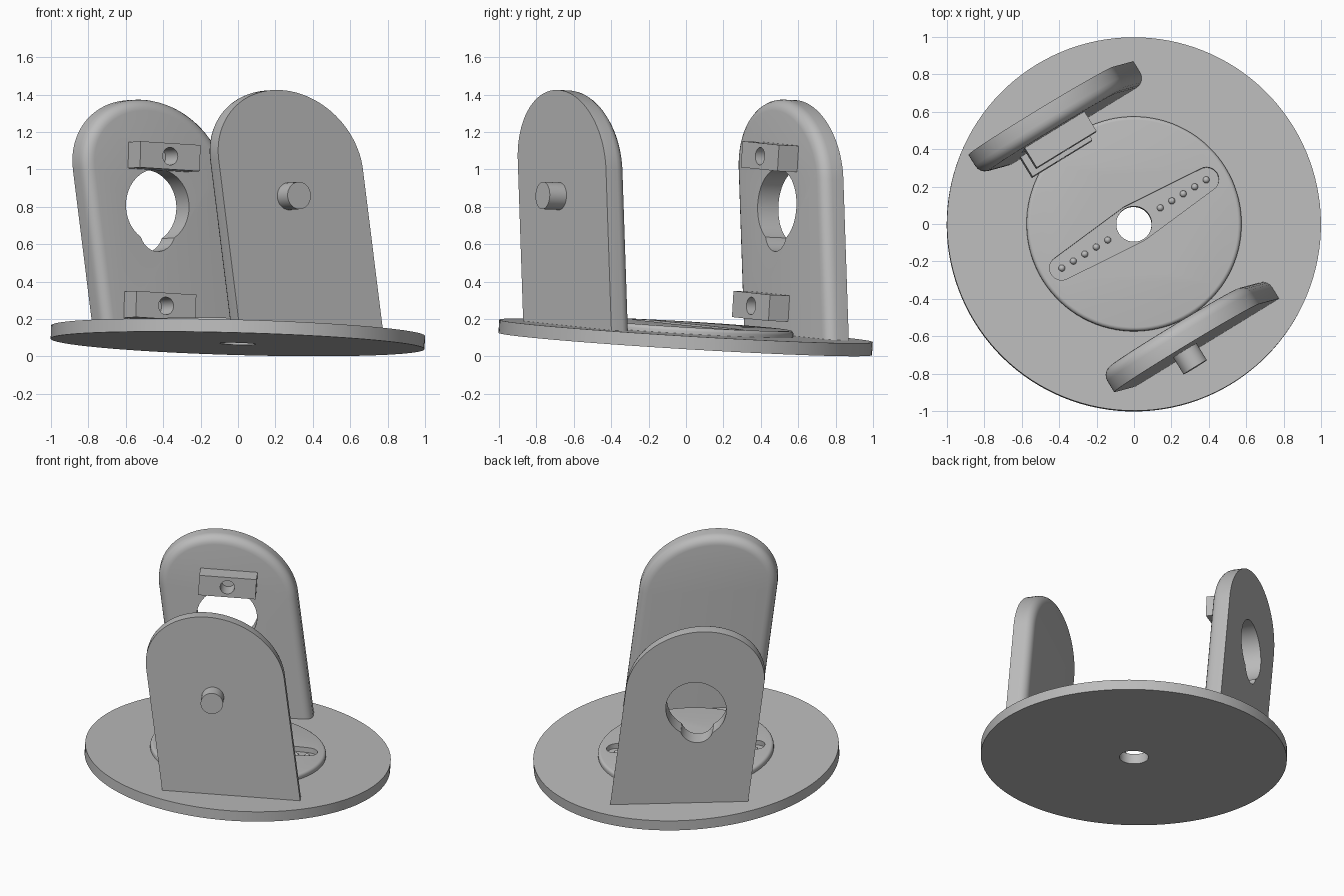
import bpy, bmesh, math
from mathutils import Matrix, Vector

cube = bpy.data.objects.get("Cube")
if cube:
    bpy.data.objects.remove(cube, do_unlink=True)

grey = bpy.data.materials.new("plain_grey")
grey.use_nodes = True
grey.diffuse_color = (0.5, 0.5, 0.5, 1)
grey.node_tree.nodes["Principled BSDF"].inputs["Base Color"].default_value = (0.5, 0.5, 0.5, 1)

# The whole assembly sits on a slightly tilted, turned base
axis = Vector((0.028, 0.06, 1))
tilt = Vector((0, 0, 1)).rotation_difference(axis).to_matrix().to_4x4()
FRAME = Matrix.Translation((0, 0, 0.137)) @ tilt @ Matrix.Rotation(math.radians(31.5), 4, "Z")
LEAN = -0.18


def finish(name, bm):
    bmesh.ops.recalc_face_normals(bm, faces=bm.faces)
    mesh = bpy.data.meshes.new(name)
    bm.to_mesh(mesh)
    bm.free()
    mesh.materials.append(grey)
    obj = bpy.data.objects.new(name, mesh)
    bpy.context.collection.objects.link(obj)
    obj.matrix_world = FRAME
    return obj


def select(obj):
    bpy.ops.object.select_all(action="DESELECT")
    obj.select_set(True)
    bpy.context.view_layer.objects.active = obj


def smooth(obj):
    select(obj)
    bpy.ops.object.shade_smooth_by_angle(angle=math.radians(30))


def cut(obj, *cutters):
    for cutter in cutters:
        cutter.hide_render = True
        select(obj)
        mod = obj.modifiers.new("cut", "BOOLEAN")
        mod.operation = "DIFFERENCE"
        mod.solver = "EXACT"
        mod.object = cutter
        bpy.ops.object.modifier_apply(modifier=mod.name)
        bpy.data.objects.remove(cutter, do_unlink=True)


def cylinder(name, radius, depth, center, along_y=False, segs=64, rim=0):
    bm = bmesh.new()
    bmesh.ops.create_cone(bm, cap_ends=True, segments=segs, radius1=radius, radius2=radius, depth=depth)
    if rim:
        top = [e for e in bm.edges if all(v.co.z > 0 for v in e.verts)]
        bmesh.ops.bevel(bm, geom=top, offset=rim, segments=4, profile=0.5, affect="EDGES")
    if along_y:
        bm.transform(Matrix.Rotation(math.pi / 2, 4, "X"))
    bm.transform(Matrix.Translation(center))
    return finish(name, bm)


def box(name, size, center):
    bm = bmesh.new()
    bmesh.ops.create_cube(bm, size=1)
    bm.transform(Matrix.Translation(center) @ Matrix.Diagonal((*size, 1)))
    return finish(name, bm)


def upright(name, outer, inner):
    # Leaning slab with an arched top and a rounded inner rim
    outline = [(-0.4525, -0.02)]
    for i in range(49):
        a = math.pi * (1 - i / 48)
        outline.append((0.4525 * math.cos(a), 0.855 + 0.395 * math.sin(a)))
    outline.append((0.4525, -0.02))
    bm = bmesh.new()
    face = bm.faces.new([bm.verts.new((x + LEAN * z, outer, z)) for x, z in outline])
    new = bmesh.ops.extrude_face_region(bm, geom=[face])["geom"]
    moved = [v for v in new if isinstance(v, bmesh.types.BMVert)]
    bmesh.ops.translate(bm, verts=moved, vec=(0, inner - outer, 0))
    rim = [e for e in bm.edges if all(abs(v.co.y - inner) < 1e-4 for v in e.verts)
           and any(v.co.z > 0 for v in e.verts)]
    bmesh.ops.bevel(bm, geom=rim, offset=0.06, segments=5, profile=0.5, affect="EDGES")
    return finish(name, bm)


def slot_cutter(root, tip, reach, turn):
    # Tapered double arm with round ends
    points = []
    for side in (1, -1):
        points.append((0, -side * root))
        for i in range(13):
            a = math.pi * (i / 12 - 0.5)
            points.append((side * (reach + tip * math.cos(a)), side * tip * math.sin(a)))
    bm = bmesh.new()
    face = bm.faces.new([bm.verts.new((x, y, 0.0)) for x, y in points])
    new = bmesh.ops.extrude_face_region(bm, geom=[face])["geom"]
    bmesh.ops.translate(bm, verts=[v for v in new if isinstance(v, bmesh.types.BMVert)], vec=(0, 0, 0.1))
    bm.transform(Matrix.Rotation(turn, 4, "Z"))
    return finish("slot_cutter", bm)


# Base disc with centre hole
base = cylinder("base_disc", 1, 0.07, (0, 0, -0.035), segs=128)
cut(base, cylinder("hole_cutter", 0.095, 0.4, (0, 0, 0)))
smooth(base)

# Raised pad with a cross-shaped recess
pad = cylinder("raised_pad", 0.575, 0.04, (0, 0, 0.015), segs=96, rim=0.02)
cut(pad, slot_cutter(0.105, 0.065, 0.455, 0), slot_cutter(0.08, 0.065, 0.235, math.pi / 2),
    cylinder("hole_cutter", 0.095, 0.4, (0, 0, 0)))
smooth(pad)

# Small pegs along the recess arms
spots = [(s * (0.165 + 0.072 * i), 0) for s in (1, -1) for i in range(5)]
spots += [(0, s * r) for s in (1, -1) for r in (0.135, 0.24)]
bm = bmesh.new()
for x, y in spots:
    bmesh.ops.create_uvsphere(bm, u_segments=16, v_segments=8, radius=0.018,
                              matrix=Matrix.Translation((x, y, 0.002)))
smooth(finish("recess_pegs", bm))

# Front upright with its pivot pin
smooth(upright("front_upright", -0.745, -0.615))
smooth(cylinder("pivot_pin", 0.073, 0.16, (-0.16, -0.77, 0.685), along_y=True))

# Back upright with a keyhole opening
back = upright("back_upright", 0.745, 0.615)
cut(back, cylinder("opening_cutter", 0.198, 0.4, (-0.15, 0.68, 0.683), along_y=True),
    cylinder("lobe_cutter", 0.11, 0.4, (-0.145, 0.68, 0.55), along_y=True))
smooth(back)

# Mounting blocks with screw holes
for name, z in (("upper_mount_block", 0.945), ("lower_mount_block", 0.143)):
    block = box(name, (0.375, 0.14, 0.14), (-0.154, 0.562, z))
    cut(block, cylinder("screw_cutter", 0.047, 0.3, (-0.154, 0.55, z), along_y=True, segs=32))
    smooth(block)
